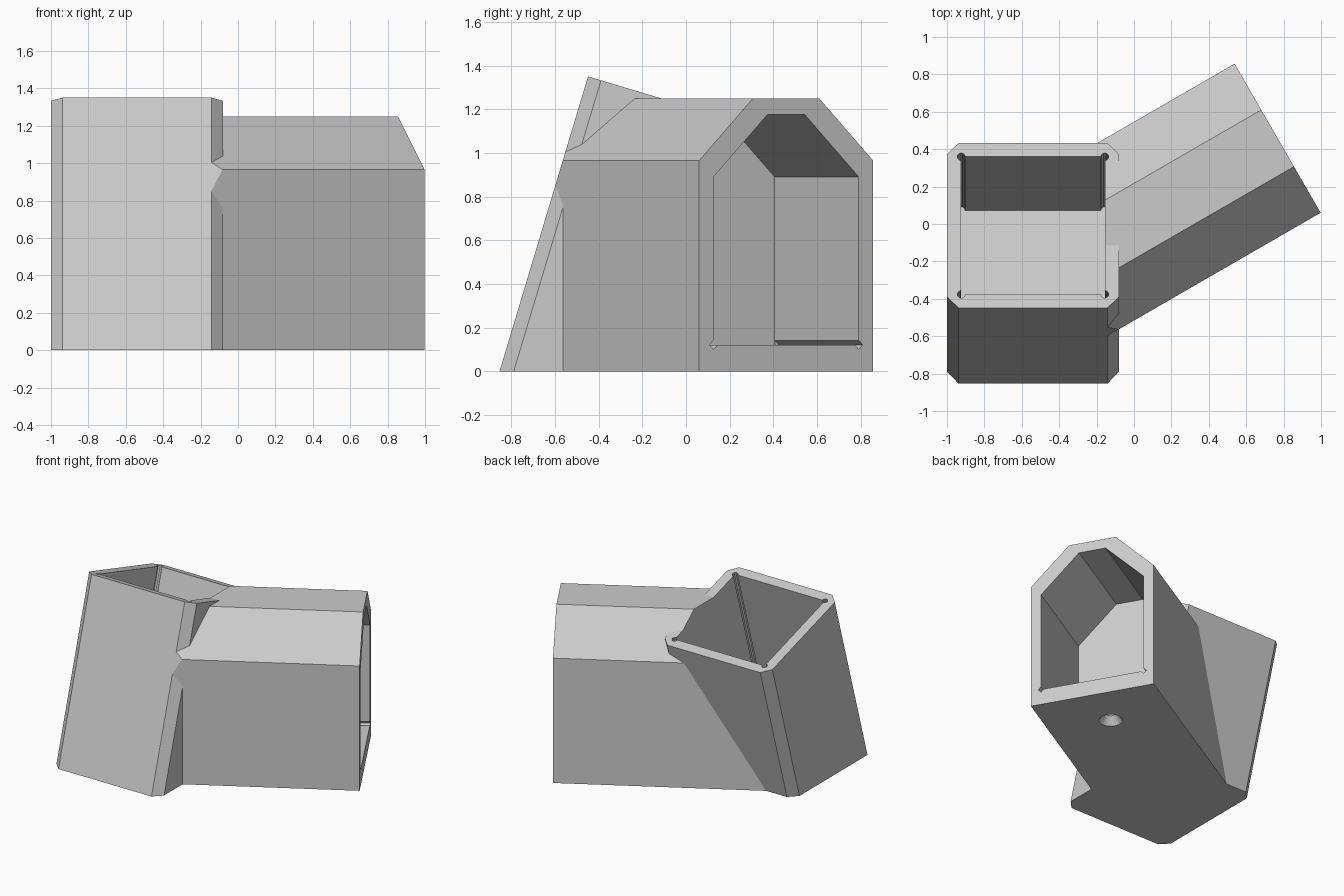
import bpy, bmesh, math
from mathutils import Matrix, Vector

if "Cube" in bpy.data.objects:
    bpy.data.objects.remove(bpy.data.objects["Cube"], do_unlink=True)

grey = bpy.data.materials.new("plain grey")
grey.use_nodes = True
grey.diffuse_color = (0.6, 0.6, 0.6, 1)
grey.node_tree.nodes["Principled BSDF"].inputs["Base Color"].default_value = (0.6, 0.6, 0.6, 1)


def frame(across, up, axis, origin):
    m = Matrix((across, up, axis)).transposed().to_4x4()
    m.translation = Vector(origin)
    return m


def prism(name, pts, m, lo, hi, taper=1.0, clips=()):
    """Extrude a profile along the frame's axis, then trim it by planes."""
    bm = bmesh.new()
    ends = [[bm.verts.new(m @ Vector((x * k, y * k, z))) for x, y in pts]
            for z, k in ((lo, 1.0), (hi, taper))]
    bm.faces.new(ends[0][::-1])
    bm.faces.new(ends[1])
    n = len(pts)
    for i in range(n):
        j = (i + 1) % n
        bm.faces.new((ends[0][i], ends[0][j], ends[1][j], ends[1][i]))
    for co, no in clips:
        cut = bmesh.ops.bisect_plane(bm, geom=bm.verts[:] + bm.edges[:] + bm.faces[:],
                                     plane_co=co, plane_no=no, clear_outer=True)
        edges = [e for e in cut["geom_cut"] if isinstance(e, bmesh.types.BMEdge)]
        if edges:
            bmesh.ops.holes_fill(bm, edges=edges, sides=0)
    bmesh.ops.recalc_face_normals(bm, faces=bm.faces[:])
    me = bpy.data.meshes.new(name)
    bm.to_mesh(me)
    bm.free()
    me.materials.append(grey)
    ob = bpy.data.objects.new(name, me)
    bpy.context.collection.objects.link(ob)
    return ob


def combine(ob, other, operation):
    mod = ob.modifiers.new("combine", "BOOLEAN")
    mod.operation, mod.object, mod.solver = operation, other, "EXACT"
    deps = bpy.context.evaluated_depsgraph_get()
    me = bpy.data.meshes.new_from_object(ob.evaluated_get(deps))
    ob.modifiers.clear()
    ob.data = me
    bpy.data.objects.remove(other, do_unlink=True)


def ngon(n, r, x=0, y=0):
    return [(x + r * math.cos(math.tau * i / n), y + r * math.sin(math.tau * i / n))
            for i in range(n)]


def house(w, floor, shoulder, top, c=0.285):
    return [(-w, floor), (w, floor), (w, shoulder), (w - c, top), (c - w, top), (-w, shoulder)]


OUT, IN = 0.46, 0.384
tilt = math.atan(0.3)
s, c = math.sin(tilt), math.cos(tilt)
column_frame = frame((1, 0, 0), (0, c, -s), (0, s, c), (-0.54, -0.008, 1.218))
a = math.radians(30)
tube_frame = frame((-math.sin(a), math.cos(a), 0), (0, 0, 1),
                   (math.cos(a), math.sin(a), 0), (0.768, 0.4585, 0))

# Leaning square column with chamfered corners, trimmed at the ground
k = OUT - 0.062
octagon = [(-k, -OUT), (k, -OUT), (OUT, -k), (OUT, k), (k, OUT), (-k, OUT), (-OUT, k), (-OUT, -k)]
body = prism("angled_socket_body", octagon, column_frame, -1.8, 0,
             clips=[((0, 0, 0), (0, 0, -1))])

# Side tube with a gabled section, trimmed flush with the column front
front_point = column_frame @ Vector((0, -OUT, 0))
tube = prism("side_tube", house(OUT, 0, 0.965, 1.25), tube_frame, -1.71, 0,
             clips=[(front_point, (0, -c, s))])
combine(body, tube, "UNION")

# Column pocket and its corner relief grooves
square = [(-IN, -IN), (IN, -IN), (IN, IN), (-IN, IN)]
combine(body, prism("column_pocket", square, column_frame, -1.0, 0.5), "DIFFERENCE")
for x, y in square:
    combine(body, prism("column_groove", ngon(10, 0.021, x, y), column_frame, -0.999, 0.5),
            "DIFFERENCE")

# Tube pocket and its lower corner grooves
combine(body, prism("tube_pocket", house(IN, 0.12, 0.89, 1.175), tube_frame, -0.77, 0.2),
        "DIFFERENCE")
for x in (-IN, IN):
    combine(body, prism("tube_groove", ngon(4, 0.021, x, 0.121), tube_frame, -0.769, 0.2),
            "DIFFERENCE")

# Countersunk screw hole through the tube floor
hole_frame = Matrix.Translation(tube_frame @ Vector((0, 0, -0.38)))
combine(body, prism("countersink", ngon(24, 0.09), hole_frame, -0.01, 0.06, 0.45), "DIFFERENCE")
combine(body, prism("screw_hole", ngon(24, 0.04), hole_frame, -0.05, 0.2), "DIFFERENCE")

for p in body.data.polygons:
    p.use_smooth = False
    p.material_index = 0
